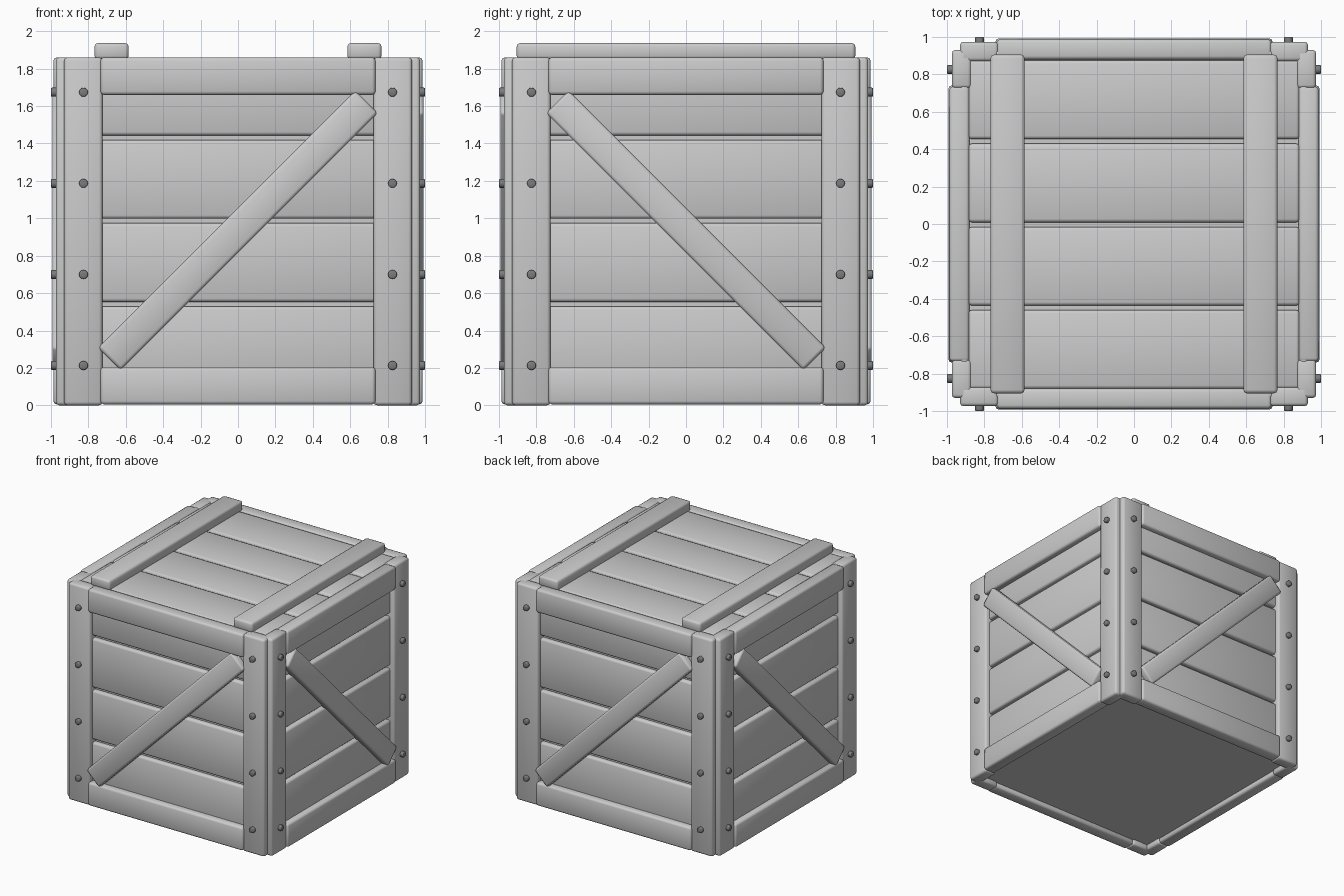
import bpy
import math
from mathutils import Matrix

cube = bpy.data.objects.get("Cube")
if cube:
    bpy.data.objects.remove(cube, do_unlink=True)


def material(name, grey):
    m = bpy.data.materials.new(name)
    m.use_nodes = True
    colour = (grey, grey, grey, 1)
    m.diffuse_color = colour
    m.node_tree.nodes["Principled BSDF"].inputs["Base Color"].default_value = colour
    return m


wood = material("grey wood", 0.6)
iron = material("dark iron", 0.2)


def finish(name, mat, bevel, place):
    """Bevel, smooth and move the active object."""
    ob = bpy.context.object
    ob.name = name
    ob.data.materials.append(mat)
    if bevel:
        mod = ob.modifiers.new("Rounded edges", "BEVEL")
        mod.width = bevel
        mod.segments = 2
        bpy.ops.object.modifier_apply(modifier=mod.name)
    bpy.ops.object.shade_smooth_by_angle(angle=math.radians(50))
    ob.matrix_world = place
    return ob


def board(name, x, y, z, place=Matrix(), tilt=0, bevel=0.018):
    """Box given by its (low, high) ranges, tilted in its own xz plane, then placed."""
    bpy.ops.mesh.primitive_cube_add(size=1)
    ob = bpy.context.object
    spans = (x, y, z)
    size = [hi - lo for lo, hi in spans]
    centre = [(hi + lo) / 2 for lo, hi in spans]
    ob.data.transform(Matrix.Diagonal((*size, 1)))
    return finish(name, wood, bevel,
                  place @ Matrix.Translation(centre) @ Matrix.Rotation(tilt, 4, "Y"))


def bolt(name, x, z, place):
    bpy.ops.mesh.primitive_cylinder_add(vertices=12, radius=0.024, depth=0.05)
    return finish(name, iron, 0.006, place @ Matrix.Translation((x, -0.975, z))
                  @ Matrix.Rotation(math.pi / 2, 4, "X"))


HEIGHT = 1.86
PITCH = 0.445
GAP = 0.012

# Hidden core closing the gaps, and the floor
board("core", (-0.89, 0.89), (-0.89, 0.89), (0.06, 1.825), bevel=0)
board("floor", (-0.885, 0.885), (-0.885, 0.885), (0.045, 0.11), bevel=0)

# Four sides, each built as the front and turned about z
for i, side in enumerate(("front", "right", "back", "left")):
    turn = Matrix.Rotation(i * math.pi / 2, 4, "Z")
    lean = 1 if i % 2 == 0 else -1
    for p in range(4):
        low = 0.096 + p * PITCH
        board(f"{side}_plank_{p + 1}", (-0.9, 0.9), (-0.935, -0.88),
              (low + GAP, min(low + PITCH - GAP, HEIGHT - 0.003)), turn)
    for level, z in (("bottom", (0.005, 0.205)), ("top", (1.66, HEIGHT))):
        board(f"{side}_{level}_rail", (-0.735, 0.735), (-0.987, -0.88), z, turn)
    for s, end in ((-1, "a"), (1, "b")):
        board(f"{side}_post_{end}", sorted((s * 0.725, s * 0.93)), (-0.974, -0.87),
              (0, HEIGHT), turn)
        for b in range(4):
            bolt(f"{side}_bolt_{end}{b + 1}", s * 0.826, 0.213 + b * 0.487, turn)
    board(f"{side}_brace", (-0.972, 0.972), (-0.993, -0.9), (0.85, 1.02), turn,
          tilt=-lean * math.pi / 4)

# Lid planks and the two battens across them
for p in range(4):
    low = -0.893 + p * PITCH
    board(f"lid_plank_{p + 1}", (-0.885, 0.885), (low + GAP, low + PITCH - GAP),
          (1.79, HEIGHT - 0.002))
for s, side in ((-1, "right"), (1, "left")):
    board(f"{side}_lid_batten", sorted((s * 0.585, s * 0.767)), (-0.905, 0.905),
          (1.85, 1.937))
